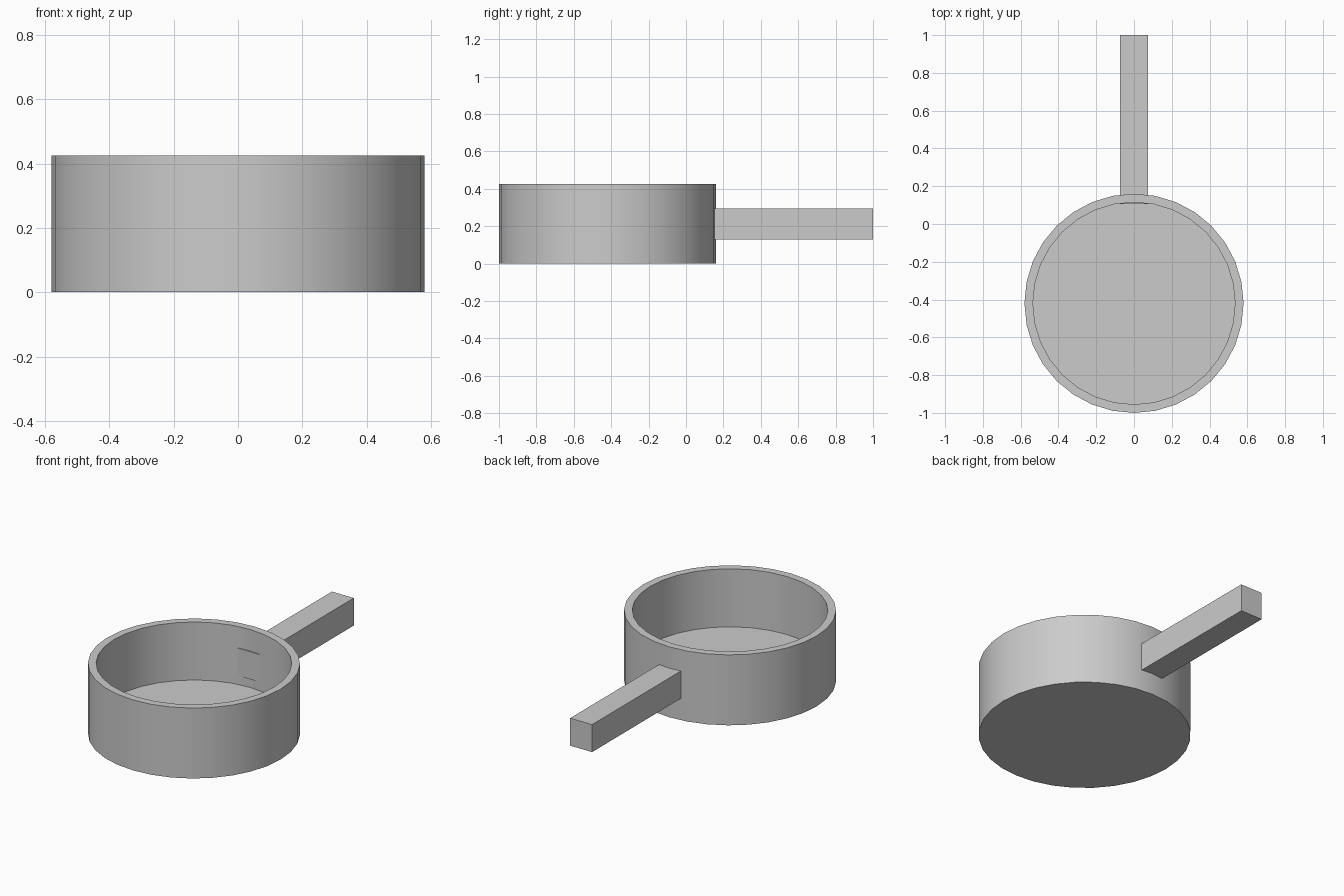
import bpy
import bmesh
import math

old = bpy.data.objects.get("Cube")
if old:
    bpy.data.objects.remove(old, do_unlink=True)

SIDES = 32
CENTRE_Y = -0.42

grey = bpy.data.materials.new("plain grey")
grey.use_nodes = True
colour = (0.6, 0.6, 0.6, 1)
grey.diffuse_color = colour
grey.node_tree.nodes["Principled BSDF"].inputs["Base Color"].default_value = colour


def add_object(name, bm):
    bmesh.ops.recalc_face_normals(bm, faces=bm.faces)
    mesh = bpy.data.meshes.new(name)
    bm.to_mesh(mesh)
    bm.free()
    mesh.materials.append(grey)
    obj = bpy.data.objects.new(name, mesh)
    bpy.context.collection.objects.link(obj)
    return obj


# Pot body: stacked rings for the outer wall, rim, inner wall and floor
bm = bmesh.new()
rings = []
for radius, z in [(0.58, 0), (0.58, 0.425), (0.535, 0.425), (0.535, 0.075)]:
    angles = [math.tau * i / SIDES for i in range(SIDES)]
    rings.append([bm.verts.new((radius * math.cos(a), radius * math.sin(a), z))
                  for a in angles])
for low, high in zip(rings, rings[1:]):
    for i in range(SIDES):
        j = (i + 1) % SIDES
        bm.faces.new((low[i], low[j], high[j], high[i]))
bm.faces.new(rings[0])
bm.faces.new(rings[-1])
pot = add_object("pot_body", bm)
pot.location.y = CENTRE_Y

bpy.ops.object.select_all(action='DESELECT')
pot.select_set(True)
bpy.context.view_layer.objects.active = pot
bpy.ops.object.shade_smooth_by_angle(angle=math.radians(30))

# Straight square handle, its inner end just poking through the wall
bm = bmesh.new()
bmesh.ops.create_cube(bm, size=1)
bmesh.ops.scale(bm, vec=(0.146, 0.895, 0.166), verts=bm.verts)
handle = add_object("handle", bm)
handle.location = (0, 0.5525, 0.213)
